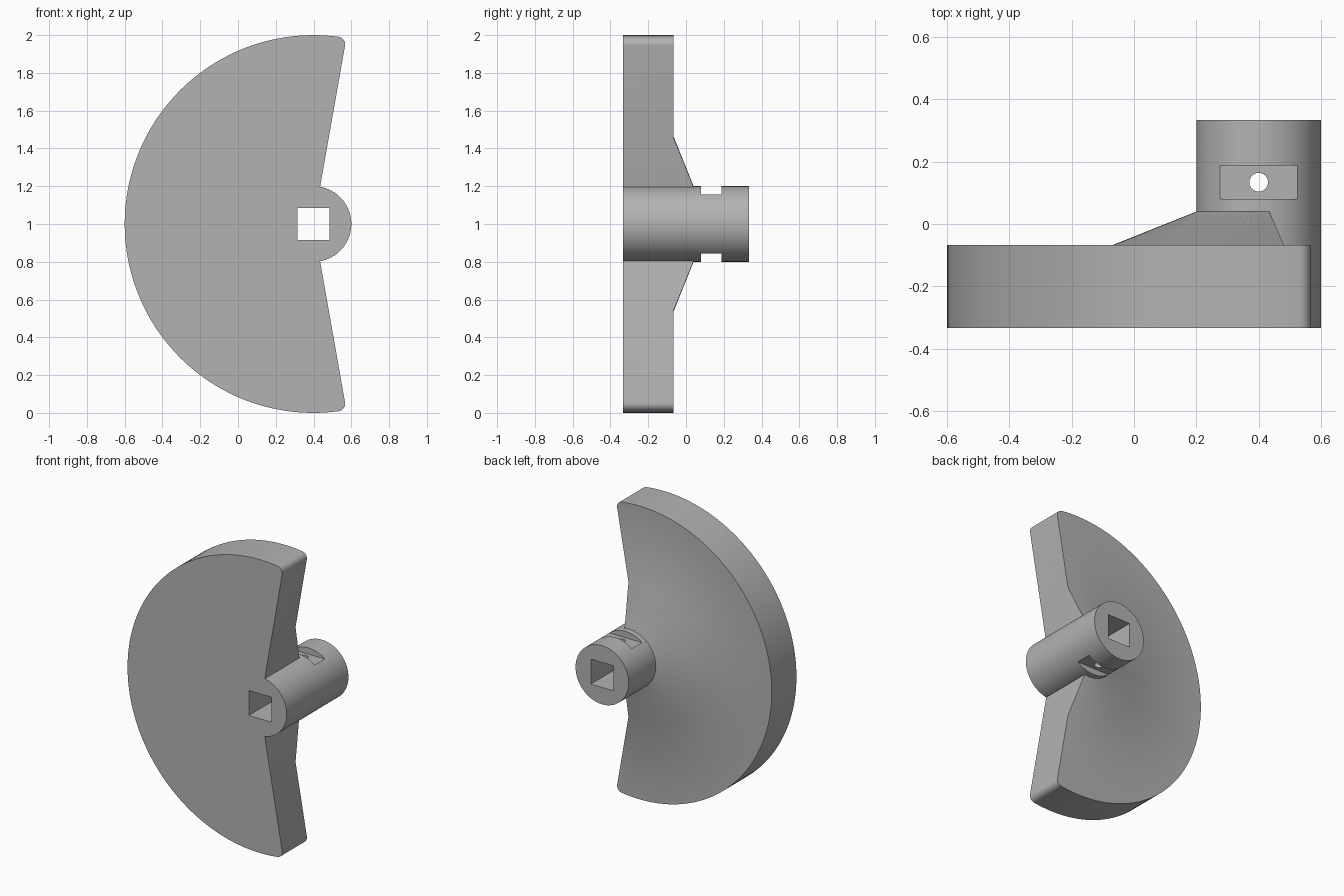
import bpy, bmesh
from math import sin, cos, asin, sqrt, radians, pi
from mathutils import Matrix, Vector

old = bpy.data.objects.get("Cube")
if old:
    bpy.data.objects.remove(old, do_unlink=True)

AXIS = Vector((0.4, 0, 1))       # shaft axis runs along y through this point
FRONT, PLATE_BACK, FLARE_BACK, HUB_BACK = -0.333, -0.067, 0.04, 0.333
HUB_R, FLARE_R, FILLET = 0.2, 0.467, 0.04
NOTCH_Y = 0.134

steel = bpy.data.materials.new("grey_metal")
steel.use_nodes = True
steel.diffuse_color = (0.45, 0.45, 0.45, 1)
steel.node_tree.nodes["Principled BSDF"].inputs["Base Color"].default_value = steel.diffuse_color


def finish(bm, name):
    bmesh.ops.recalc_face_normals(bm, faces=bm.faces)
    mesh = bpy.data.meshes.new(name)
    bm.to_mesh(mesh)
    bm.free()
    mesh.materials.append(steel)
    obj = bpy.data.objects.new(name, mesh)
    bpy.context.collection.objects.link(obj)
    return obj


def cylinder(name, radius, length, centre, turn, segments):
    bm = bmesh.new()
    bmesh.ops.create_cone(bm, cap_ends=True, segments=segments, radius1=radius, radius2=radius,
                          depth=length, matrix=Matrix.Translation(centre) @ turn)
    return finish(bm, name)


def box(name, size, centre):
    bm = bmesh.new()
    bmesh.ops.create_cube(bm, size=1, matrix=Matrix.Translation(centre) @ Matrix.Diagonal((*size, 1)))
    return finish(bm, name)


def combine(target, tool, operation):
    mod = target.modifiers.new("combine", "BOOLEAN")
    mod.operation, mod.solver, mod.object = operation, "EXACT", tool
    bpy.context.view_layer.objects.active = target
    bpy.ops.object.modifier_apply(modifier=mod.name)
    bpy.data.objects.remove(tool, do_unlink=True)


# Counterweight: a 200 degree sector with rounded outer corners and a conical flare
SPAN = radians(200)
CORNER = asin(FILLET / (1 - FILLET))


def rim_radius(a):
    d = CORNER - min(a, SPAN - a)
    if d <= 0:
        return 1
    c = 1 - FILLET
    return c * cos(d) + sqrt(max(0, FILLET ** 2 - (c * sin(d)) ** 2))


corner = [CORNER * (1 - cos(i / 8 * pi / 2)) for i in range(8)]
middle = [CORNER + (SPAN - 2 * CORNER) * i / 96 for i in range(97)]
angles = corner + middle + [SPAN - a for a in reversed(corner)]

bm = bmesh.new()
rings = []
for a in angles:
    t = radians(80) + a
    r = rim_radius(a)
    profile = [(0.15, FRONT), (r, FRONT), (r, PLATE_BACK), (FLARE_R, PLATE_BACK),
               (HUB_R, FLARE_BACK), (0.15, FLARE_BACK)]
    rings.append([bm.verts.new(AXIS + Vector((p * cos(t), y, p * sin(t)))) for p, y in profile])
for a, b in zip(rings, rings[1:]):
    for i in range(len(a)):
        j = (i + 1) % len(a)
        bm.faces.new((a[i], a[j], b[j], b[i]))
bm.faces.new(rings[0])
bm.faces.new(rings[-1])
body = finish(bm, "counterweight_with_hub")

# Hub tube
hub = cylinder("hub", HUB_R, HUB_BACK - FRONT, AXIS, Matrix.Rotation(pi / 2, 4, "X"), 96)
combine(body, hub, "UNION")

# Square bore through the hub
combine(body, box("square_bore", (0.17, 1, 0.17), AXIS), "DIFFERENCE")

# Flat notches above and below the hub
for side in (1, -1):
    notch = box("notch", (0.5, 0.108, 0.1), AXIS + Vector((0, NOTCH_Y, side * 0.207)))
    combine(body, notch, "DIFFERENCE")

# Pin hole across the hub
pin = cylinder("pin_hole", 0.03, 0.6, AXIS + Vector((0, NOTCH_Y, 0)), Matrix(), 32)
combine(body, pin, "DIFFERENCE")

bpy.ops.object.select_all(action="DESELECT")
body.select_set(True)
bpy.context.view_layer.objects.active = body
bpy.ops.object.shade_smooth_by_angle(angle=radians(30))
